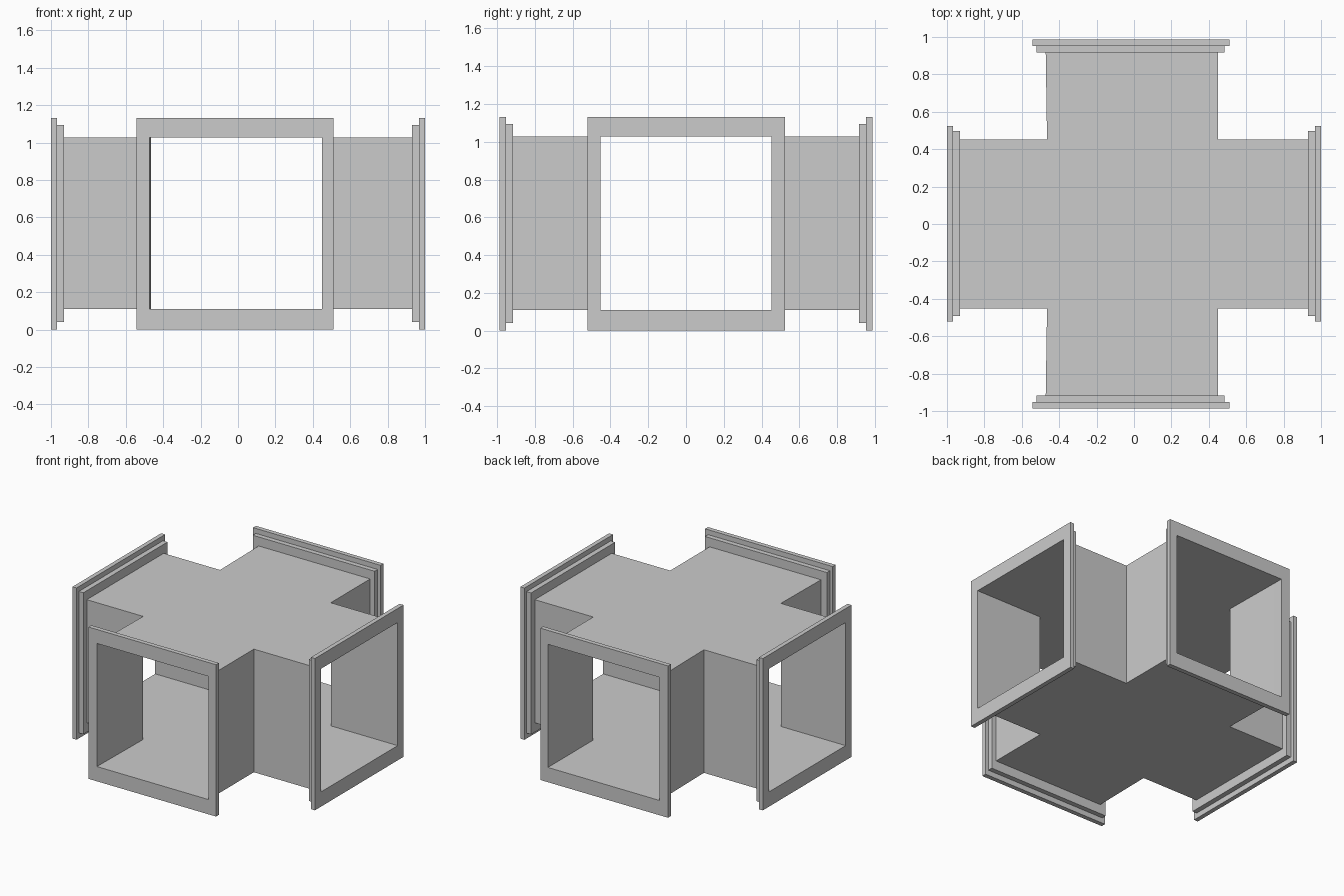
import bpy, bmesh

if "Cube" in bpy.data.objects:
    bpy.data.objects.remove(bpy.data.objects["Cube"])

Z0, Z1 = 0.11, 1.028          # duct floor and ceiling
H = 1.132                     # overall flange height


def make_object(name, bm):
    mesh = bpy.data.meshes.new(name)
    bm.to_mesh(mesh)
    bm.free()
    obj = bpy.data.objects.new(name, mesh)
    bpy.context.collection.objects.link(obj)
    return obj


# Cross-shaped duct: thin sheet floor, ceiling and side walls, open at four ends
def build_duct():
    ex, ey, b = 0.93, 0.917, 0.453
    xl, xle, xr = -0.465, -0.472, 0.448
    outline = [(xle, -ey), (xr, -ey), (xr, -b), (ex, -b), (ex, b), (xr, b),
               (xr, ey), (xle, ey), (xl, b), (-ex, b), (-ex, -b), (xl, -b)]
    bm = bmesh.new()
    low = [bm.verts.new((x, y, Z0)) for x, y in outline]
    top = [bm.verts.new((x, y, Z1)) for x, y in outline]
    bm.faces.new(low[::-1])
    bm.faces.new(top)
    for i in range(12):
        if i not in (0, 3, 6, 9):          # the four open mouths
            j = (i + 1) % 12
            bm.faces.new((low[i], low[j], top[j], top[i]))
    make_object("cross_duct", bm)


# Stepped rectangular flange: rings of (depth, bounds) swept closed
def build_flange(name, axis, sign, depths, inner, step, outer):
    back, mid, front = depths
    rings = [(back, inner), (back, step), (mid, step),
             (mid, outer), (front, outer), (front, inner)]
    bm = bmesh.new()
    loops = []
    for d, (a0, a1, z0, z1) in rings:
        loop = []
        for a, z in ((a0, z0), (a1, z0), (a1, z1), (a0, z1)):
            co = (sign * d, a, z) if axis == "x" else (a, sign * d, z)
            loop.append(bm.verts.new(co))
        loops.append(loop)
    for i in range(6):
        p, q = loops[i], loops[(i + 1) % 6]
        for k in range(4):
            m = (k + 1) % 4
            bm.faces.new((p[k], p[m], q[m], q[k]))
    bmesh.ops.recalc_face_normals(bm, faces=bm.faces)
    make_object(name, bm)


build_duct()
for side, sign in (("right", 1), ("left", -1)):
    build_flange(side + "_flange", "x", sign, (0.93, 0.967, 1.0),
                 (-0.453, 0.453, Z0, Z1), (-0.493, 0.497, 0.04, 1.095),
                 (-0.522, 0.523, 0, H))
for side, sign in (("back", 1), ("front", -1)):
    build_flange(side + "_flange", "y", sign, (0.917, 0.953, 0.987),
                 (-0.472, 0.448, Z0, Z1), (-0.52, 0.485, 0.04, 1.095),
                 (-0.543, 0.51, 0, H))
